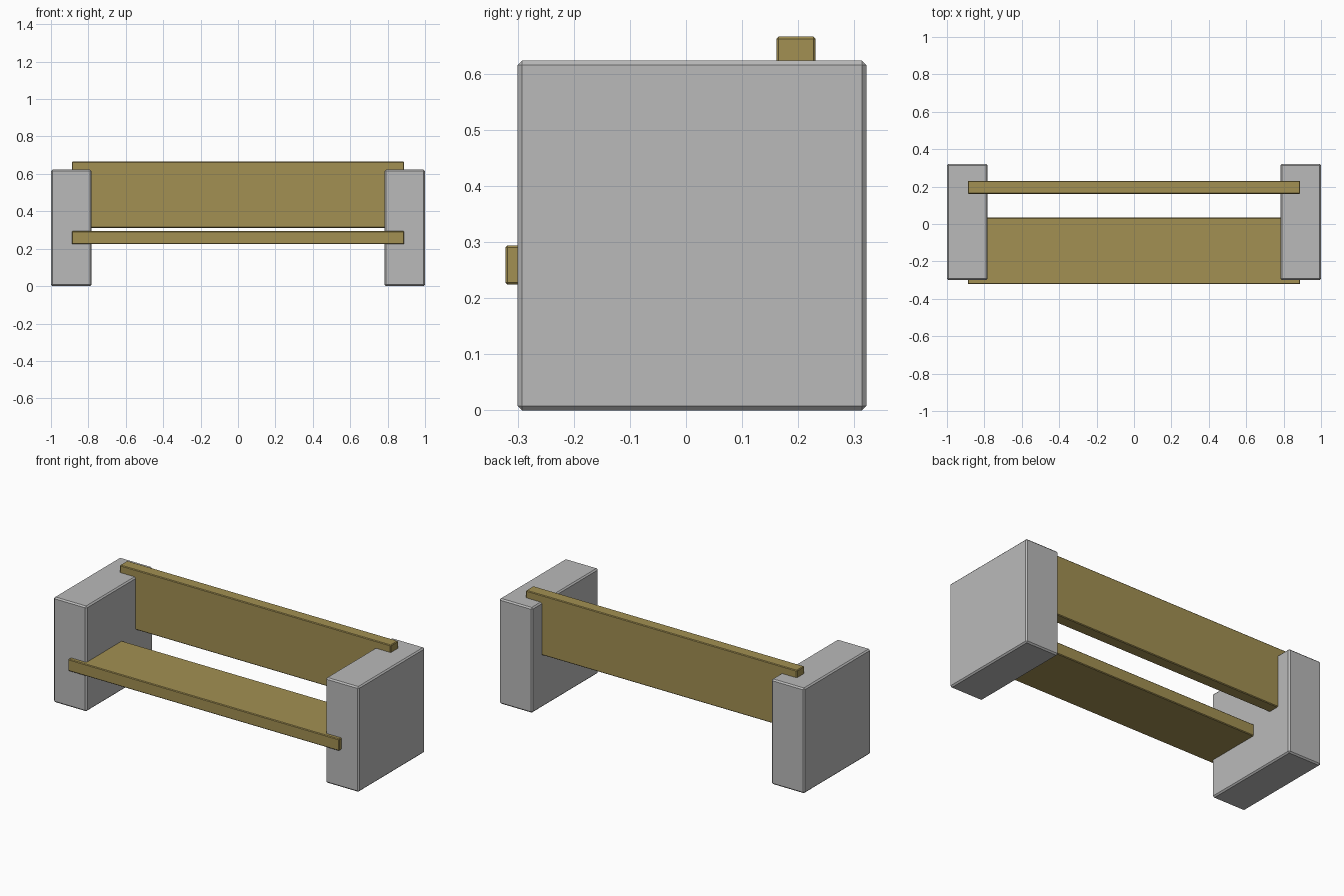
import bpy
import bmesh
from mathutils import Vector

if "Cube" in bpy.data.objects:
    bpy.data.objects.remove(bpy.data.objects["Cube"])


def material(name, rgb):
    m = bpy.data.materials.new(name)
    m.diffuse_color = (*rgb, 1.0)
    m.use_nodes = True
    m.node_tree.nodes["Principled BSDF"].inputs["Base Color"].default_value = m.diffuse_color
    return m


def chamfered_box(name, lo, hi, chamfer, mat):
    lo, hi = Vector(lo), Vector(hi)
    bm = bmesh.new()
    bmesh.ops.create_cube(bm, size=1.0)
    bmesh.ops.scale(bm, vec=hi - lo, verts=bm.verts)
    bmesh.ops.bevel(bm, geom=list(bm.edges), offset=chamfer,
                    offset_type='OFFSET', segments=1, affect='EDGES')
    mesh = bpy.data.meshes.new(name)
    bm.to_mesh(mesh)
    bm.free()
    mesh.materials.append(mat)
    obj = bpy.data.objects.new(name, mesh)
    obj.location = (lo + hi) / 2
    bpy.context.collection.objects.link(obj)
    return obj


concrete = material("concrete grey", (0.49, 0.49, 0.49))
wood = material("wood tan", (0.36, 0.277, 0.084))

# Concrete end blocks
for side, x0, x1 in (("left", -1.0, -0.783), ("right", 0.783, 1.0)):
    chamfered_box(side + "_block", (x0, -0.30, 0.0), (x1, 0.322, 0.623), 0.008, concrete)

# Wooden planks let into the blocks
chamfered_box("seat", (-0.888, -0.322, 0.224), (0.888, 0.034, 0.294), 0.004, wood)
chamfered_box("backrest", (-0.888, 0.161, 0.311), (0.888, 0.231, 0.666), 0.004, wood)
